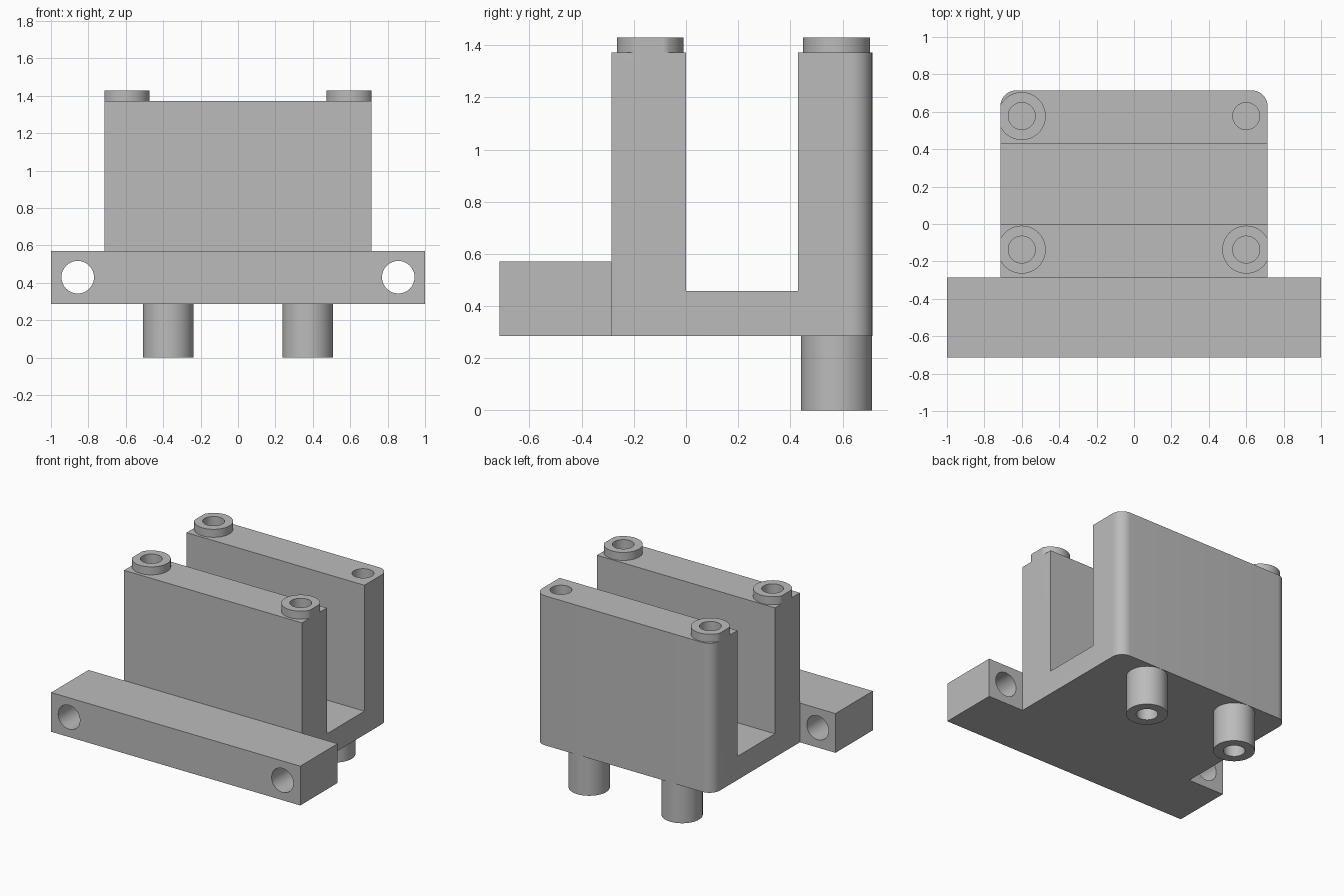
import bpy, bmesh
from math import pi, cos, sin

if "Cube" in bpy.data.objects:
    bpy.data.objects.remove(bpy.data.objects["Cube"], do_unlink=True)

grey = bpy.data.materials.new("plain_grey")
grey.use_nodes = True
colour = (0.5, 0.5, 0.5, 1)
grey.diffuse_color = colour
grey.node_tree.nodes["Principled BSDF"].inputs["Base Color"].default_value = colour

HALF = 0.714      # half width of the body
BASE = 0.286      # underside of the body
TOP = 1.371       # top of the walls
SEGMENTS = 64


def prism(name, outline, direction):
    """Extrude a closed outline of 3D points along a direction."""
    bm = bmesh.new()
    face = bm.faces.new([bm.verts.new(p) for p in outline])
    new = bmesh.ops.extrude_face_region(bm, geom=[face])["geom"]
    bmesh.ops.translate(bm, vec=direction,
                        verts=[v for v in new if isinstance(v, bmesh.types.BMVert)])
    bmesh.ops.recalc_face_normals(bm, faces=bm.faces)
    mesh = bpy.data.meshes.new(name)
    bm.to_mesh(mesh)
    bm.free()
    mesh.materials.append(grey)
    obj = bpy.data.objects.new(name, mesh)
    bpy.context.collection.objects.link(obj)
    return obj


def circle(radius):
    return [(radius * cos(2 * pi * i / SEGMENTS), radius * sin(2 * pi * i / SEGMENTS))
            for i in range(SEGMENTS)]


def post(name, x, y, radius, z0, z1):
    """Upright cylinder, trimmed flush with the sides of the body."""
    limit = lambda v: max(-HALF, min(HALF, v))
    return prism(name, [(limit(x + a), y + b, z0) for a, b in circle(radius)],
                 (0, 0, z1 - z0))


def combine(target, other, operation):
    mod = target.modifiers.new(operation.lower(), 'BOOLEAN')
    mod.operation, mod.solver, mod.object = operation, 'EXACT', other
    bpy.context.view_layer.objects.active = target
    bpy.ops.object.modifier_apply(modifier=mod.name)
    bpy.data.objects.remove(other, do_unlink=True)


# U-shaped body with rounded back corners
u_profile = [(-0.286, BASE), (HALF, BASE), (HALF, TOP), (0.43, TOP),
             (0.43, 0.457), (0, 0.457), (0, TOP), (-0.286, TOP)]
bracket = prism("bracket", [(-HALF, y, z) for y, z in u_profile], (2 * HALF, 0, 0))
bm = bmesh.new()
bm.from_mesh(bracket.data)
corners = [e for e in bm.edges
           if all(v.co.y > 0.7 for v in e.verts)
           and abs(e.verts[0].co.z - e.verts[1].co.z) > 0.5]
bmesh.ops.bevel(bm, geom=corners, offset=0.083, segments=12, profile=0.5, affect='EDGES')
bm.to_mesh(bracket.data)
bm.free()

# Mounting bar across the front
bar = prism("mounting_bar", [(-1, y, z) for y, z in
            [(-HALF, BASE), (-0.286, BASE), (-0.286, 0.571), (-HALF, 0.571)]], (2, 0, 0))
combine(bracket, bar, 'UNION')

# Raised bosses on the walls, and two hollow legs underneath
sockets = [(-0.6, 0.577), (-0.6, -0.137), (0.6, -0.137), (0.6, 0.577)]
for x, y in sockets[:3]:
    combine(bracket, post("boss", x, y, 0.128, TOP - 0.05, 1.429), 'UNION')
for side in (-1, 1):
    combine(bracket, post("leg", side * 0.373, 0.577, 0.136, 0, BASE + 0.05), 'UNION')

# Blind bores in the wall tops and legs
for x, y in sockets:
    combine(bracket, post("bore", x, y, 0.072, 1.03, 1.5), 'DIFFERENCE')
for side in (-1, 1):
    combine(bracket, post("leg_bore", side * 0.373, 0.577, 0.071, -0.1, BASE), 'DIFFERENCE')
    # Through holes at the ends of the bar
    hole = prism("bar_hole", [(side * 0.857 + a, -0.8, 0.43 + b) for a, b in circle(0.087)],
                 (0, 0.6, 0))
    combine(bracket, hole, 'DIFFERENCE')

# Smooth cylinders, crisp edges
bpy.ops.object.select_all(action='DESELECT')
bracket.select_set(True)
bpy.context.view_layer.objects.active = bracket
bpy.ops.object.shade_smooth_by_angle(angle=pi / 6)
